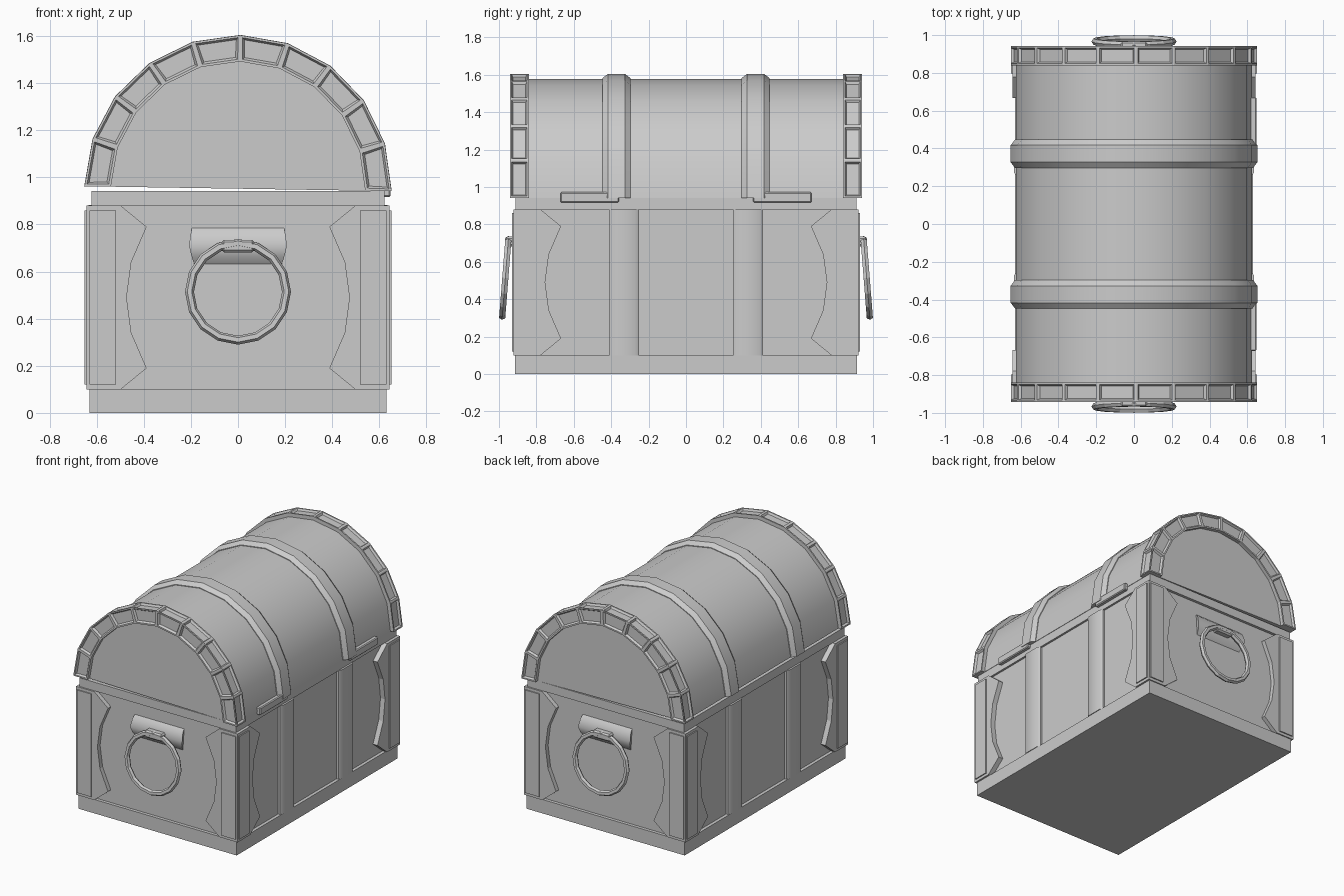
import bpy, bmesh, math
from mathutils import Matrix, Vector

if "Cube" in bpy.data.objects:
    bpy.data.objects.remove(bpy.data.objects["Cube"])

LID_Z = 0.952
TILT = Matrix.Translation((0, 0, LID_Z)) @ Matrix.Rotation(math.radians(0.9), 4, 'Y')


def finish(name, bm, smooth=None):
    bmesh.ops.recalc_face_normals(bm, faces=bm.faces)
    me = bpy.data.meshes.new(name)
    bm.to_mesh(me)
    bm.free()
    ob = bpy.data.objects.new(name, me)
    bpy.context.collection.objects.link(ob)
    if smooth:
        bpy.ops.object.select_all(action='DESELECT')
        ob.select_set(True)
        bpy.context.view_layer.objects.active = ob
        bpy.ops.object.shade_smooth_by_angle(angle=math.radians(smooth))
    return ob


def box(name, lo, hi, bevel=0.0):
    bm = bmesh.new()
    bmesh.ops.create_cube(bm, size=1)
    for v in bm.verts:
        v.co = Vector([(a + b) / 2 + c * (b - a) for a, b, c in zip(lo, hi, v.co)])
    if bevel:
        bmesh.ops.bevel(bm, geom=bm.edges[:], offset=bevel, segments=1, affect='EDGES')
    return finish(name, bm)


def prism(name, pts, w0, w1, place, smooth=None):
    """Extrude a 2D outline from w0 to w1; place(u, v, w) gives xyz."""
    bm = bmesh.new()
    a, b = ([bm.verts.new(place(u, v, w)) for u, v in pts] for w in (w0, w1))
    bm.faces.new(a)
    bm.faces.new(b)
    n = len(pts)
    for i in range(n):
        bm.faces.new((a[i], a[(i + 1) % n], b[(i + 1) % n], b[i]))
    return finish(name, bm, smooth)


def arch(name, section, smooth=None, panel=None, steps=10):
    """Sweep a closed (y, radius) section over the half circle of the lid."""
    bm = bmesh.new()
    rings = []
    for i in range(steps + 1):
        t = math.pi * i / steps
        rings.append([bm.verts.new((r * math.cos(t), y, r * math.sin(t))) for y, r in section])
    n = len(section)
    chosen = []
    for p, q in zip(rings, rings[1:]):
        for j in range(n):
            f = bm.faces.new((p[j], p[(j + 1) % n], q[(j + 1) % n], q[j]))
            if panel and j in panel:
                chosen.append(f)
    bm.faces.new(rings[0])
    bm.faces.new(rings[-1])
    bmesh.ops.recalc_face_normals(bm, faces=bm.faces)
    if chosen:
        bmesh.ops.inset_individual(bm, faces=chosen, thickness=0.014, depth=0)
        bmesh.ops.inset_individual(bm, faces=chosen, thickness=0.012, depth=-0.014)
    ob = finish(name, bm, smooth)
    ob.matrix_world = TILT
    return ob


# Body: recessed core between a bottom and a top rim
box("body_core", (-.607, -.892, .02), (.607, .892, .93))
box("bottom_rim", (-.63, -.915, 0), (.63, .915, .1))
box("top_rim", (-.622, -.912, .88), (.622, .912, .942))

# Corner plates with a scalloped inner edge, and a raised bar on each
PLATE = [(0, .1), (.145, .1), (.255, .19), (.19, .34), (.17, .49),
         (.19, .64), (.255, .79), (.145, .88), (0, .88)]
BAR = [(.012, .12), (.125, .12), (.125, .86), (.012, .86)]
for sx in (-1, 1):
    for sy in (-1, 1):
        def on_end(u, v, w):
            return (sx * (.643 - u), sy * (.923 + w), v)

        def on_side(u, v, w):
            return (sx * (.643 + w), sy * (.923 - u), v)

        for label, place in (("end", on_end), ("side", on_side)):
            prism("corner_plate_" + label, PLATE, -.06, 0, place)
            prism("corner_bar_" + label, BAR, -.02, .008, place)

# Vertical straps on the long sides
STRAP = [(-.08, 0), (-.08, .02), (-.06, .033), (.06, .033), (.08, .02), (.08, 0)]
for sx in (-1, 1):
    for y in (-.332, .332):
        prism("body_strap", STRAP, .1, .882,
              lambda u, v, w: (sx * (.602 + v), y + u, w), 40)

# Barrel lid: half cylinder plus two bevelled straps
bm = bmesh.new()
caps = []
for y in (-.915, .915):
    caps.append([bm.verts.new((.625 * math.cos(math.pi * i / 10), y,
                               .625 * math.sin(math.pi * i / 10))) for i in range(11)])
    bm.faces.new(caps[-1])
for i in range(11):
    j = (i + 1) % 11
    bm.faces.new((caps[0][i], caps[0][j], caps[1][j], caps[1][i]))
finish("lid", bm, 30).matrix_world = TILT
for y in (-.372, .372):
    arch("lid_strap", [(y - .075, .6), (y - .075, .63), (y - .045, .653),
                       (y + .045, .653), (y + .075, .63), (y + .075, .6)], 25)

# Lid end rims with sunken panels on the outer and end faces
for s in (-1, 1):
    arch("lid_end_rim", [(s * .84, .54), (s * .84, .652), (s * .942, .652), (s * .942, .54)],
         panel=(1, 2))

# Hinges on the right side
for y in (-.515, .515):
    box("hinge", (.59, y - .157, .917), (.648, y + .157, .972), .006)

# Handles at both ends: domed mount, clip and a hanging ring
MOUNT = [(.79, 0, .195), (.765, .025, .2), (.71, .043, .208), (.665, .03, .197), (.627, 0, .185)]
for s in (-1, 1):
    bm = bmesh.new()
    left, right = ([bm.verts.new((k * hx, s * (.888 + d), z)) for z, d, hx in MOUNT]
                   for k in (-1, 1))
    bm.faces.new(left)
    bm.faces.new(right)
    for i in range(5):
        j = (i + 1) % 5
        bm.faces.new((left[i], left[j], right[j], right[i]))
    finish("handle_mount", bm, 40)

    y0, y1 = sorted((s * .90, s * .967))
    box("handle_clip", (-.07, y0, .682), (.07, y1, .735), .01)

    bm = bmesh.new()
    N, M, R, r = 16, 6, .206, .019
    grid = [[bm.verts.new(((R + r * math.cos(b)) * math.sin(a), r * math.sin(b),
                           (R + r * math.cos(b)) * math.cos(a)))
             for b in (2 * math.pi * j / M for j in range(M))]
            for a in (2 * math.pi * i / N for i in range(N))]
    for i in range(N):
        for j in range(M):
            k, l = (i + 1) % N, (j + 1) % M
            bm.faces.new((grid[i][j], grid[k][j], grid[k][l], grid[i][l]))
    ring = finish("handle_ring", bm)
    ring.matrix_world = (Matrix.Translation((0, s * .966, .514))
                         @ Matrix.Rotation(s * math.radians(4.5), 4, 'X'))
